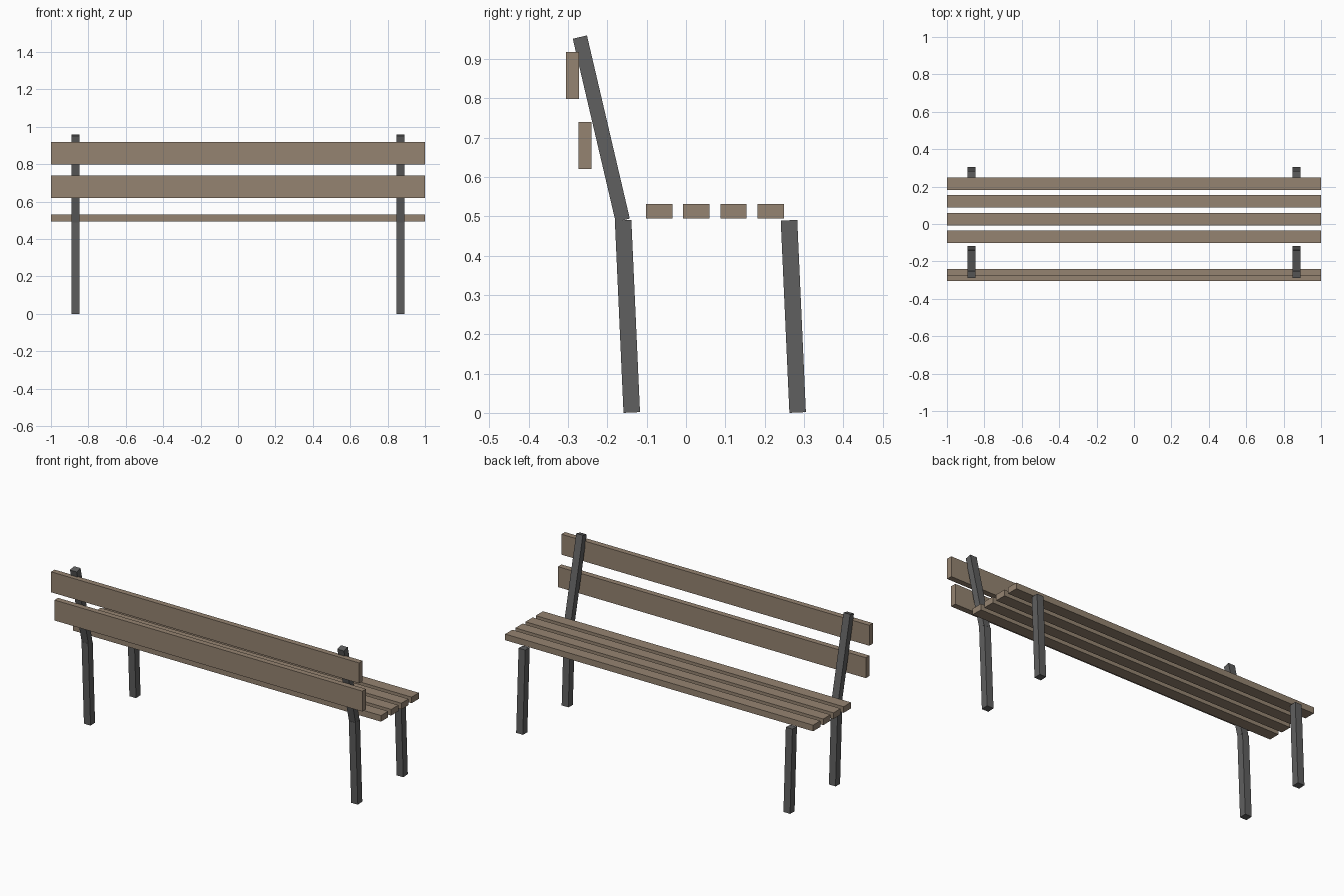
import bpy
import bmesh
from math import atan2
from mathutils import Matrix, Vector

default = bpy.data.objects.get("Cube")
if default:
    bpy.data.objects.remove(default, do_unlink=True)


def make_material(name, color):
    mat = bpy.data.materials.new(name)
    mat.use_nodes = True
    mat.diffuse_color = color
    mat.node_tree.nodes["Principled BSDF"].inputs["Base Color"].default_value = color
    return mat


wood = make_material("weathered wood", (0.30, 0.23, 0.165, 1))
metal = make_material("dark grey metal", (0.115, 0.115, 0.115, 1))


def box(name, center, size, mat, tilt=0.0):
    """Box of a given size, tilted about the x axis."""
    bm = bmesh.new()
    bmesh.ops.create_cube(bm, size=1, matrix=Matrix.Diagonal((*size, 1)))
    mesh = bpy.data.meshes.new(name)
    bm.to_mesh(mesh)
    bm.free()
    mesh.materials.append(mat)
    obj = bpy.data.objects.new(name, mesh)
    obj.location = center
    obj.rotation_euler.x = tilt
    bpy.context.collection.objects.link(obj)
    return obj


def bar(name, x, foot, head, depth):
    """Square-ended bar between two (y, z) points."""
    a, b = Vector((x, *foot)), Vector((x, *head))
    d = b - a
    box(name, (a + b) / 2, (0.043, depth, d.length), metal, atan2(-d.y, d.z))


# Seat slats
for i in range(4):
    box(f"seat_slat_{i + 1}", (0, -0.068 + 0.0945 * i, 0.513), (2, 0.067, 0.036), wood)

# Backrest boards
box("lower_back_board", (0, -0.257, 0.68), (2, 0.033, 0.12), wood)
box("upper_back_board", (0, -0.289, 0.858), (2, 0.033, 0.12), wood)

# Legs and backrest posts on both sides
for side, x in (("left", 0.868), ("right", -0.868)):
    bar(f"{side}_rear_leg", x, (-0.138, 0.001), (-0.160, 0.490), 0.042)
    bar(f"{side}_front_leg", x, (0.284, 0.001), (0.262, 0.490), 0.042)
    bar(f"{side}_back_post", x, (-0.161, 0.490), (-0.270, 0.956), 0.037)
